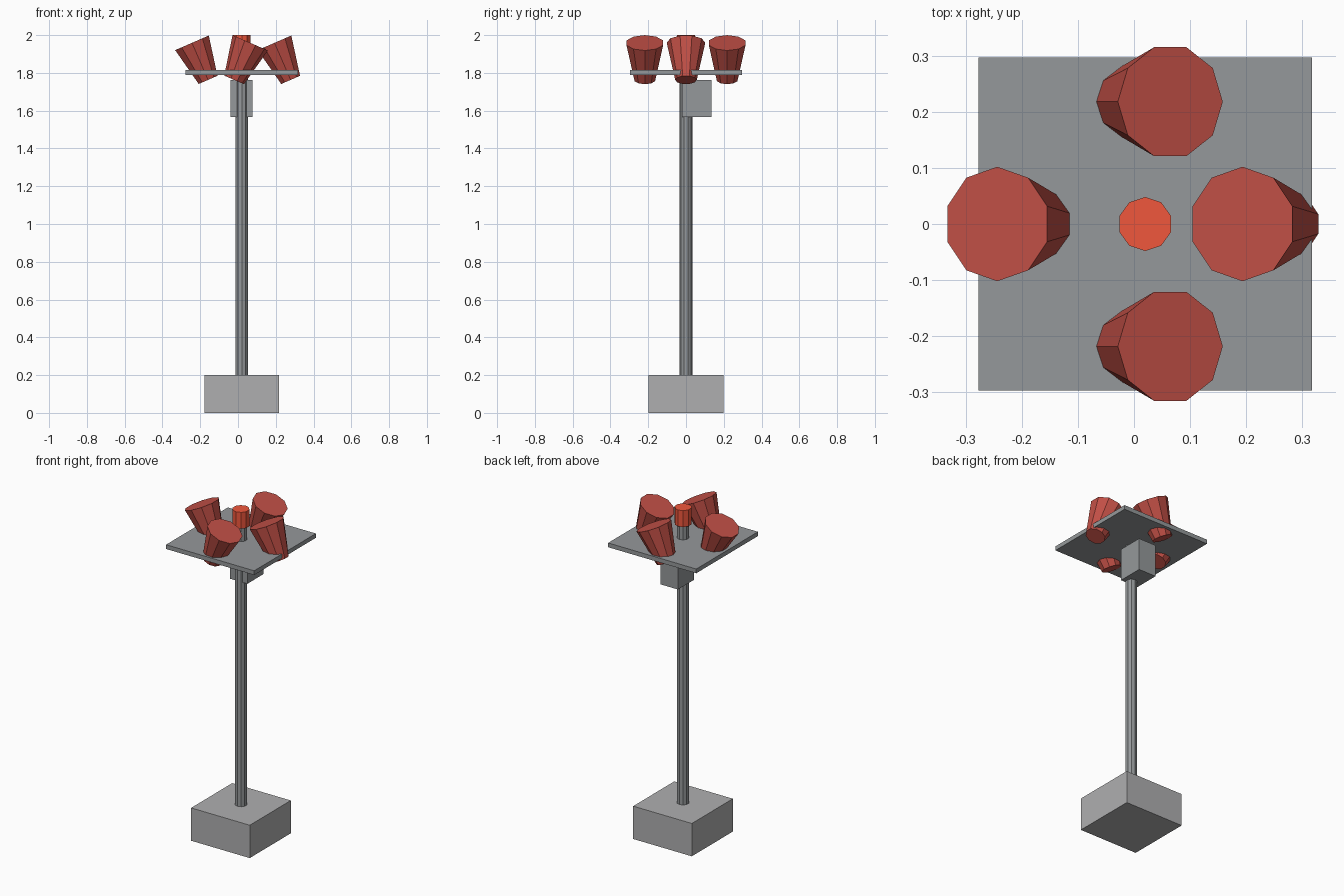
import bpy, bmesh
from math import radians
from mathutils import Matrix

if "Cube" in bpy.data.objects:
    bpy.data.objects.remove(bpy.data.objects["Cube"])

CX = 0.02  # stand centre line


def paint(name, color):
    m = bpy.data.materials.new(name)
    m.diffuse_color = color
    m.use_nodes = True
    m.node_tree.nodes["Principled BSDF"].inputs["Base Color"].default_value = m.diffuse_color
    return m


def add(name, bm, matrix, mat):
    bmesh.ops.transform(bm, matrix=matrix, verts=bm.verts)
    me = bpy.data.meshes.new(name)
    bm.to_mesh(me)
    bm.free()
    me.materials.append(mat)
    bpy.context.collection.objects.link(bpy.data.objects.new(name, me))


def box(name, size, loc, mat):
    bm = bmesh.new()
    bmesh.ops.create_cube(bm, size=1)
    add(name, bm, Matrix.Translation(loc) @ Matrix.Diagonal((*size, 1)), mat)


def tube(name, r_low, r_top, length, loc, mat, tilt=0, spin=0):
    # ten-sided, corners on +-y; spin 90 puts them on +-x; tilt leans along x
    bm = bmesh.new()
    bmesh.ops.create_cone(bm, cap_ends=True, segments=10, radius1=r_low,
                          radius2=r_top, depth=length)
    add(name, bm, Matrix.Translation(loc)
        @ Matrix.Rotation(radians(tilt), 4, 'Y')
        @ Matrix.Rotation(radians(spin), 4, 'Z'), mat)


red = paint("horn_red", (0.54, 0.08, 0.062, 1))
orange = paint("beacon_orange", (0.87, 0.095, 0.045, 1))
concrete = paint("concrete_grey", (0.43, 0.43, 0.435, 1))
metal = paint("metal_grey", (0.30, 0.315, 0.325, 1))

# Base block, pole, control box and platform
box("base_block", (0.395, 0.395, 0.2), (CX, 0, 0.1), concrete)
tube("pole", 0.034, 0.034, 1.71, (CX, 0, 1.055), metal)
box("control_box", (0.118, 0.156, 0.197), (CX - 0.002, 0.058, 1.664), metal)
box("platform", (0.594, 0.594, 0.026), (CX, 0, 1.802), metal)

# Beacon on the pole top
tube("beacon", 0.048, 0.048, 0.1, (CX, 0, 1.95), orange)

# Four tilted horns through the platform
for name, x, y, tilt, spin in (
        ("horn_left", -0.201, 0, -23.5, 0),
        ("horn_right", 0.236, 0, -23.5, 0),
        ("horn_back", 0.022, 0.218, 23.5, 90),
        ("horn_front", 0.022, -0.218, 23.5, 90)):
    tube(name, 0.057, 0.102, 0.214, (x, y, 1.861), red, tilt, spin)
